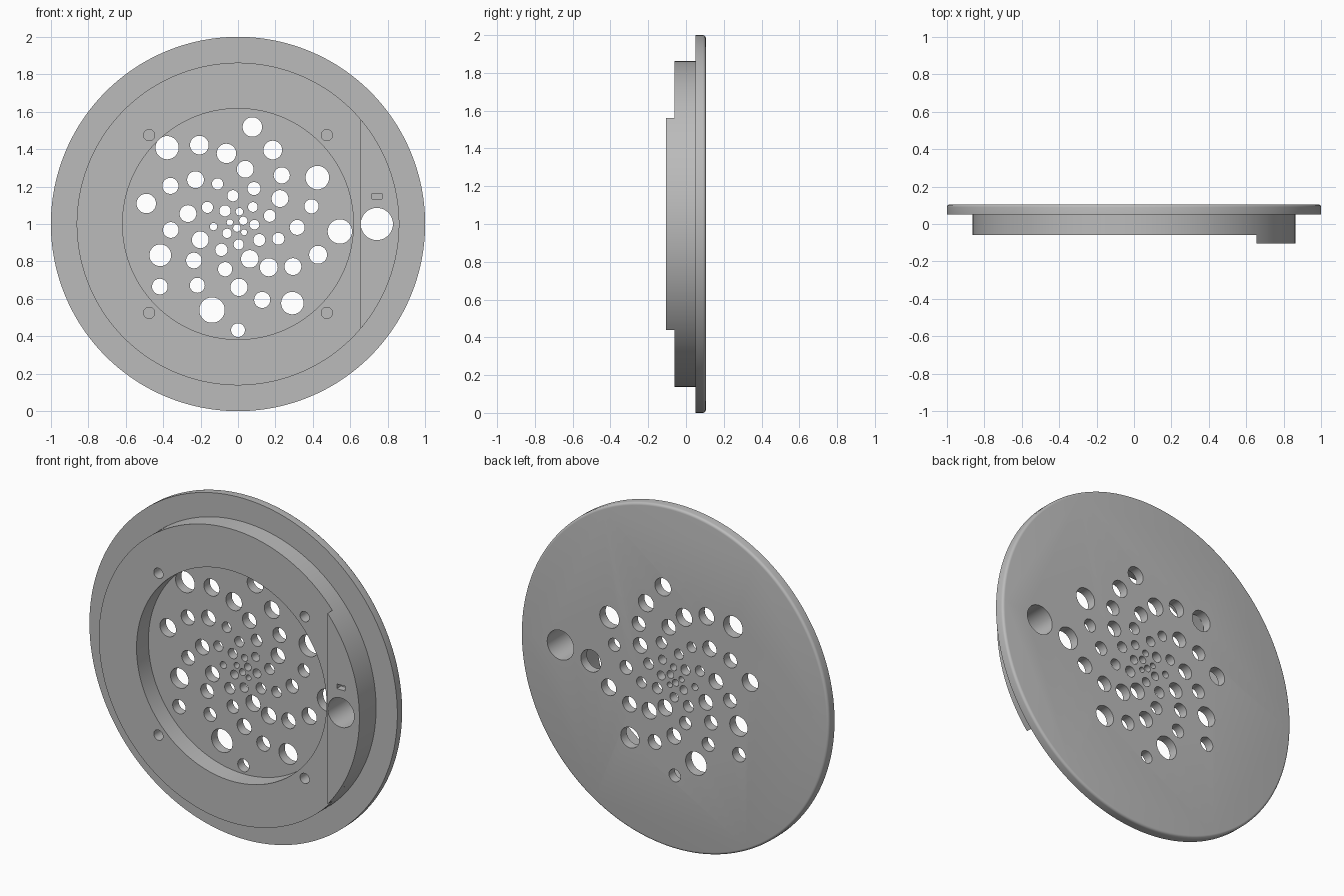
import bpy
import bmesh
from math import sin, cos, radians, pi, acos
from mathutils import Vector

cube = bpy.data.objects.get("Cube")
if cube:
    bpy.data.objects.remove(cube, do_unlink=True)

CENTRE_Z = 1.0
PLATE_FRONT, PLATE_BACK = 0.05, 0.105
RING_FRONT, PAD_FRONT = -0.06, -0.105
RING_OUTER, RING_INNER = 0.862, 0.617
PAD_EDGE = 0.655

grey = bpy.data.materials.new("plain grey")
grey.use_nodes = True
grey.diffuse_color = (0.5, 0.5, 0.5, 1)
grey.node_tree.nodes["Principled BSDF"].inputs["Base Color"].default_value = (0.5, 0.5, 0.5, 1)


def arc(x, z, radius, start=0.0, end=2 * pi, steps=40, closed=True):
    """Points on an arc; a full circle leaves out the repeated last point."""
    count = steps if closed else steps + 1
    angles = [start + (end - start) * i / steps for i in range(count)]
    return [(x + radius * cos(a), z + radius * sin(a)) for a in angles]


def prism(bm, outline, front, back):
    """Extrude an outline in the xz plane from front to back along y."""
    verts = [bm.verts.new((x, front, z + CENTRE_Z)) for x, z in outline]
    face = bm.faces.new(verts)
    grown = bmesh.ops.extrude_face_region(bm, geom=[face])["geom"]
    moved = [g for g in grown if isinstance(g, bmesh.types.BMVert)]
    bmesh.ops.translate(bm, verts=moved, vec=Vector((0, back - front, 0)))


def make_part(name, prisms, round_back=0.0):
    bm = bmesh.new()
    for outline, front, back in prisms:
        prism(bm, outline, front, back)
    if round_back:
        rim = [e for e in bm.edges if all(v.co.y > PLATE_BACK - 0.001 for v in e.verts)]
        bmesh.ops.bevel(bm, geom=rim, offset=round_back, segments=4,
                        profile=0.5, affect='EDGES')
    bmesh.ops.recalc_face_normals(bm, faces=bm.faces[:])
    mesh = bpy.data.meshes.new(name)
    bm.to_mesh(mesh)
    bm.free()
    mesh.materials.append(grey)
    obj = bpy.data.objects.new(name, mesh)
    bpy.context.collection.objects.link(obj)
    return obj


def cut(obj, prisms):
    """Remove a set of prisms from a part, then shade it."""
    cutter = make_part("cutter", prisms)
    cutter.hide_render = True
    mod = obj.modifiers.new("cut", 'BOOLEAN')
    mod.operation = 'DIFFERENCE'
    mod.solver = 'EXACT'
    mod.object = cutter
    bpy.ops.object.select_all(action='DESELECT')
    obj.select_set(True)
    bpy.context.view_layer.objects.active = obj
    bpy.ops.object.modifier_apply(modifier=mod.name)
    bpy.data.objects.remove(cutter, do_unlink=True)
    bpy.ops.object.shade_smooth_by_angle(angle=radians(30))


# Large through hole shared by all three parts
port = (arc(0.742, 0, 0.086, steps=64), -0.3, 0.3)

# Spiral of drain holes, radii in thousandths from the centre outwards
radii = [20, 22, 17, 16, 20, 25, 26, 30, 27, 26, 20, 32, 30, 33, 32, 30, 47,
         35, 45, 32, 30, 38, 45, 45, 48, 45, 42, 40, 45, 46, 43, 42, 45, 52,
         40, 38, 43, 43, 50, 58, 48, 50, 68, 63, 52, 60, 52, 42, 65, 62, 37]
holes = [port]
for i, r in enumerate(radii):
    distance = 0.0225 + 0.0109 * i
    angle = radians(270 + 137.1 * (i - 50))
    holes.append((arc(distance * cos(angle), distance * sin(angle), r / 1000), -0.3, 0.3))

# Back plate with a rounded rear rim
plate = make_part("back_plate", [(arc(0, 0, 1, steps=192), PLATE_FRONT, PLATE_BACK)], 0.015)
cut(plate, holes)

# Raised ring with four blind screw holes
ring = make_part("raised_ring", [(arc(0, 0, RING_OUTER, steps=192), RING_FRONT, PLATE_FRONT)])
screw_holes = [(arc(x, z, 0.03), -0.3, 0.03) for x in (-0.475, 0.475) for z in (-0.475, 0.475)]
cut(ring, [(arc(0, 0, RING_INNER, steps=192), -0.3, 0.3), port] + screw_holes)

# Side pad: circle segment with a small blind slot
half = acos(PAD_EDGE / RING_OUTER)
pad = make_part("side_pad", [(arc(0, 0, RING_OUTER, -half, half, 48, False),
                              PAD_FRONT, RING_FRONT)])
slot = [(0.715, 0.134), (0.77, 0.134), (0.77, 0.162), (0.715, 0.162)]
cut(pad, [port, (slot, -0.3, RING_FRONT - 0.005)])
